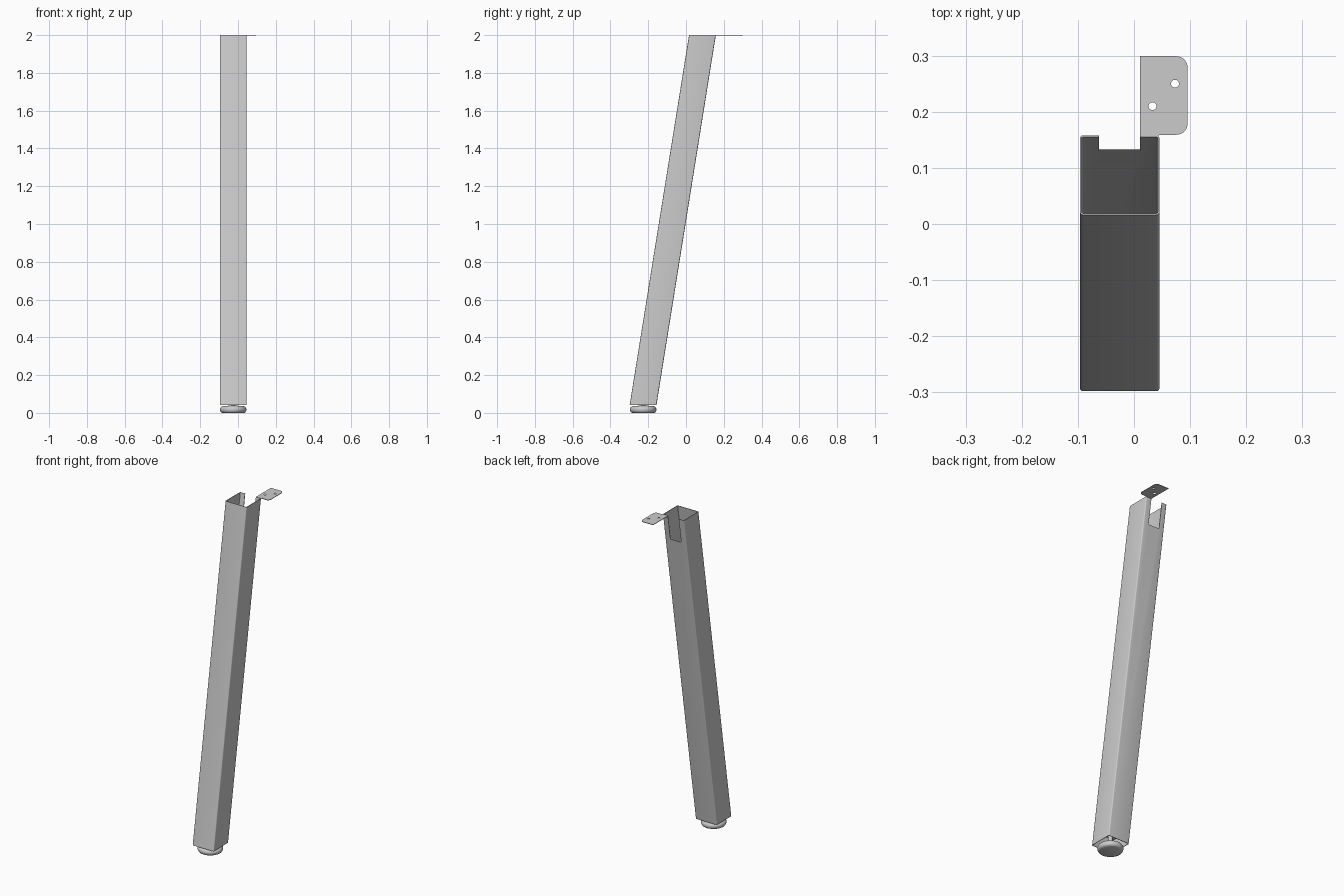
import bpy, bmesh, math

if "Cube" in bpy.data.objects:
    bpy.data.objects.remove(bpy.data.objects["Cube"])

CX = -0.0255               # tube centre in x
Z0, Z1 = 0.043, 2.0        # tube bottom and top
Y0, Y1 = -0.227, 0.087     # tube centre in y at bottom and top
HALF, WALL = 0.071, 0.003


def add_object(name, bm):
    bmesh.ops.recalc_face_normals(bm, faces=bm.faces)
    me = bpy.data.meshes.new(name)
    bm.to_mesh(me)
    bm.free()
    ob = bpy.data.objects.new(name, me)
    bpy.context.collection.objects.link(ob)
    return ob


def smooth(ob, angle):
    bpy.ops.object.select_all(action='DESELECT')
    ob.select_set(True)
    bpy.context.view_layer.objects.active = ob
    bpy.ops.object.shade_smooth_by_angle(angle=math.radians(angle))


def arc(cx, cy, r, a0, a1, n):
    return [(cx + r * math.cos(math.radians(a0 + (a1 - a0) * i / n)),
             cy + r * math.sin(math.radians(a0 + (a1 - a0) * i / n))) for i in range(n + 1)]


def rounded_square(h, r):
    k = h - r
    pts = []
    for i, (sx, sy) in enumerate([(1, 1), (-1, 1), (-1, -1), (1, -1)]):
        pts += arc(sx * k, sy * k, r, 90 * i, 90 * i + 90, 4)
    return pts


def prism(name, outline, z, thick):
    bm = bmesh.new()
    f = bm.faces.new([bm.verts.new((x, y, z)) for x, y in outline])
    ext = bmesh.ops.extrude_face_region(bm, geom=[f])
    bmesh.ops.translate(bm, vec=(0, 0, thick),
                        verts=[v for v in ext['geom'] if isinstance(v, bmesh.types.BMVert)])
    return add_object(name, bm)


def cut(target, cutter):
    m = target.modifiers.new("cut", 'BOOLEAN')
    m.operation, m.solver, m.object = 'DIFFERENCE', 'EXACT', cutter
    bpy.context.view_layer.objects.active = target
    bpy.ops.object.modifier_apply(modifier=m.name)
    bpy.data.objects.remove(cutter)


# leaning square tube, hollow and open at both ends
bm = bmesh.new()
rings = []
for h, r, z, y in [(HALF, 0.006, Z0, Y0), (HALF, 0.006, Z1, Y1),
                   (HALF - WALL, 0.003, Z1, Y1), (HALF - WALL, 0.003, Z0, Y0)]:
    rings.append([bm.verts.new((CX + px, y + py, z)) for px, py in rounded_square(h, r)])
n = len(rings[0])
for a, b in zip(rings, rings[1:] + rings[:1]):
    for i in range(n):
        j = (i + 1) % n
        bm.faces.new((a[i], a[j], b[j], b[i]))
leg = add_object("leg_tube", bm)

# notch in the top of the rear wall
cut(leg, prism("notch_cutter", [(-0.062, 0.09), (0.0105, 0.09), (0.0105, 0.2), (-0.062, 0.2)],
               1.85, 0.3))
smooth(leg, 30)

# bent mounting tab with two rounded corners
outline = [(0.0105, 0.155), (0.0405, 0.155), (0.0455, 0.159)]
outline += arc(0.0755, 0.179, 0.02, -90, 0, 8) + arc(0.0755, 0.279, 0.02, 0, 90, 8)
outline += [(0.0105, 0.299)]
plate = prism("mounting_plate", outline, Z1 - WALL, WALL)
for x, y in [(0.073, 0.25), (0.033, 0.21)]:
    cut(plate, prism("hole_cutter", arc(x, y, 0.007, 0, 345, 23), 1.98, 0.04))
smooth(plate, 30)

# inner plate that holds the foot screw
ZP = 0.12
yp = Y0 + (Y1 - Y0) * (ZP - Z0) / (Z1 - Z0)
k = HALF - WALL
prism("foot_screw_plate", [(CX - k, yp - k), (CX + k, yp - k), (CX + k, yp + k), (CX - k, yp + k)],
      ZP, 0.004)

# round adjustable foot with threaded stem
profile = [(0, 0), (0.058, 0), (0.064, 0.003), (0.068, 0.009), (0.0705, 0.017), (0.069, 0.025),
           (0.065, 0.031), (0.058, 0.035), (0.025, 0.038), (0.012, 0.04), (0.012, 0.135), (0, 0.135)]
bm = bmesh.new()
vs = [bm.verts.new((CX + r, Y0, z)) for r, z in profile]
es = [bm.edges.new(p) for p in zip(vs, vs[1:])]
bmesh.ops.spin(bm, geom=vs + es, cent=(CX, Y0, 0), axis=(0, 0, 1), angle=math.tau, steps=48)
bmesh.ops.remove_doubles(bm, verts=bm.verts, dist=1e-5)
smooth(add_object("adjustable_foot", bm), 35)
